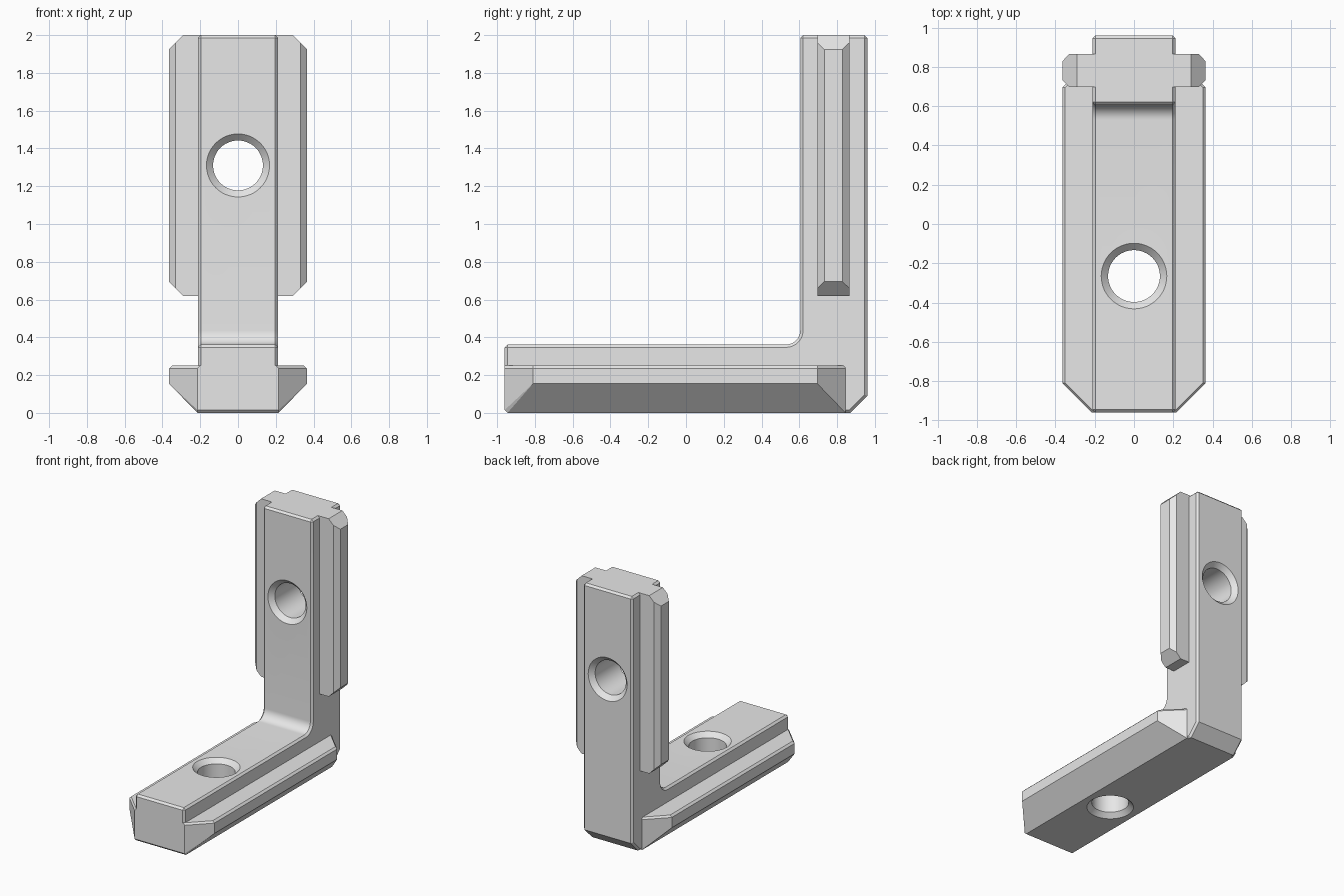
import bpy, bmesh, math
from mathutils import Matrix, Vector

cube = bpy.data.objects.get("Cube")
if cube:
    bpy.data.objects.remove(cube, do_unlink=True)

metal = bpy.data.materials.new("light_grey_metal")
metal.use_nodes = True
colour = (0.8, 0.8, 0.8, 1)
metal.diffuse_color = colour
metal.node_tree.nodes["Principled BSDF"].inputs["Base Color"].default_value = colour


def make_object(name, bm):
    bmesh.ops.recalc_face_normals(bm, faces=bm.faces)
    mesh = bpy.data.meshes.new(name)
    bm.to_mesh(mesh)
    bm.free()
    mesh.materials.append(metal)
    obj = bpy.data.objects.new(name, mesh)
    bpy.context.collection.objects.link(obj)
    return obj


def hull(name, points):
    """Convex solid around points mirrored in x."""
    bm = bmesh.new()
    for x, y, z in points:
        for side in (-1, 1):
            bm.verts.new((side * x, y, z))
    bmesh.ops.convex_hull(bm, input=bm.verts)
    bmesh.ops.dissolve_limit(bm, angle_limit=0.01, verts=bm.verts, edges=bm.edges)
    return make_object(name, bm)


def apply(obj, mod):
    with bpy.context.temp_override(object=obj, active_object=obj, selected_objects=[obj]):
        bpy.ops.object.modifier_apply(modifier=mod.name)


def combine(target, other, operation):
    mod = target.modifiers.new(operation.lower(), 'BOOLEAN')
    mod.operation, mod.object, mod.solver = operation, other, 'EXACT'
    apply(target, mod)
    bpy.data.objects.remove(other, do_unlink=True)


# L-shaped core: side profile with a rounded inner corner, extruded across x
HALF = 0.212
INNER, FLOOR, R = 0.605, 0.362, 0.075
profile = [(-0.96, 0), (0.87, 0), (0.96, 0.09), (0.96, 2), (INNER, 2)]
for i in range(11):
    a = math.radians(9 * i)
    profile.append((INNER - R + R * math.cos(a), FLOOR + R - R * math.sin(a)))
profile.append((-0.96, FLOOR))
bm = bmesh.new()
face = bm.faces.new([bm.verts.new((-HALF, y, z)) for y, z in profile])
extruded = bmesh.ops.extrude_face_region(bm, geom=[face])["geom"]
bmesh.ops.translate(bm, vec=(2 * HALF, 0, 0),
                    verts=[v for v in extruded if isinstance(v, bmesh.types.BMVert)])
bracket = make_object("corner_bracket", bm)
bevel = bracket.modifiers.new("edge_chamfer", 'BEVEL')
bevel.width, bevel.segments = 0.015, 1
bevel.limit_method, bevel.angle_limit = 'ANGLE', math.radians(60)
apply(bracket, bevel)

# Lower slot flange: tapered ends and a sloped underside
W, N, C = 0.365, 0.215, 0.015
front, back, taper = -0.96, 0.845, W - N
points = [(N, front + C, 0), (N, back, 0), (N, front, C)]
for z, inset in ((0.155, 0), (0.235, 0), (0.25, C)):
    points += [(W - inset, front + taper, z), (N - inset, front, z),
               (N - inset, back, z), (W - inset, back - taper, z)]
lower_flange = hull("lower_flange", points)

# Upright flange: chamfered long edges and clipped corners
points = []
for y, x in ((0.697, 0.29), (0.697, 0.33), (0.732, W), (0.828, W),
             (0.865, 0.33), (0.865, 0.29)):
    clip = x - 0.29
    points += [(x, y, 0.62 + clip), (x, y, 2 - clip)]
upright_flange = hull("upright_flange", points)

for part in (lower_flange, upright_flange):
    combine(bracket, part, 'UNION')


def screw_hole(name, centre, depth, rotation):
    """Revolved cutter, countersunk at both ends."""
    h, r, sink, extra = depth / 2, 0.132, 0.035, 0.02
    outline = [(0, -h - extra), (r + sink + extra, -h - extra), (r, -h + sink),
               (r, h - sink), (r + sink + extra, h + extra), (0, h + extra)]
    bm = bmesh.new()
    verts = [bm.verts.new((x, 0, z)) for x, z in outline]
    edges = [bm.edges.new(pair) for pair in zip(verts, verts[1:])]
    bmesh.ops.spin(bm, geom=verts + edges, cent=(0, 0, 0), axis=(0, 0, 1),
                   angle=2 * math.pi, steps=48)
    bmesh.ops.remove_doubles(bm, verts=bm.verts, dist=0.0001)
    bm.transform(Matrix.Translation(Vector(centre)) @ Matrix.Rotation(rotation, 4, 'X'))
    cutter = make_object(name, bm)
    cutter.hide_render = True
    return cutter


# Screw holes through both arms
combine(bracket, screw_hole("lower_hole", (0, -0.265, FLOOR / 2), FLOOR, 0), 'DIFFERENCE')
combine(bracket, screw_hole("upright_hole", (0, (INNER + 0.96) / 2, 1.31),
                            0.96 - INNER, math.pi / 2), 'DIFFERENCE')

# Smooth fillet and bores, crisp chamfers
bpy.ops.object.select_all(action='DESELECT')
bracket.select_set(True)
bpy.context.view_layer.objects.active = bracket
bpy.ops.object.shade_smooth_by_angle(angle=math.radians(25))
